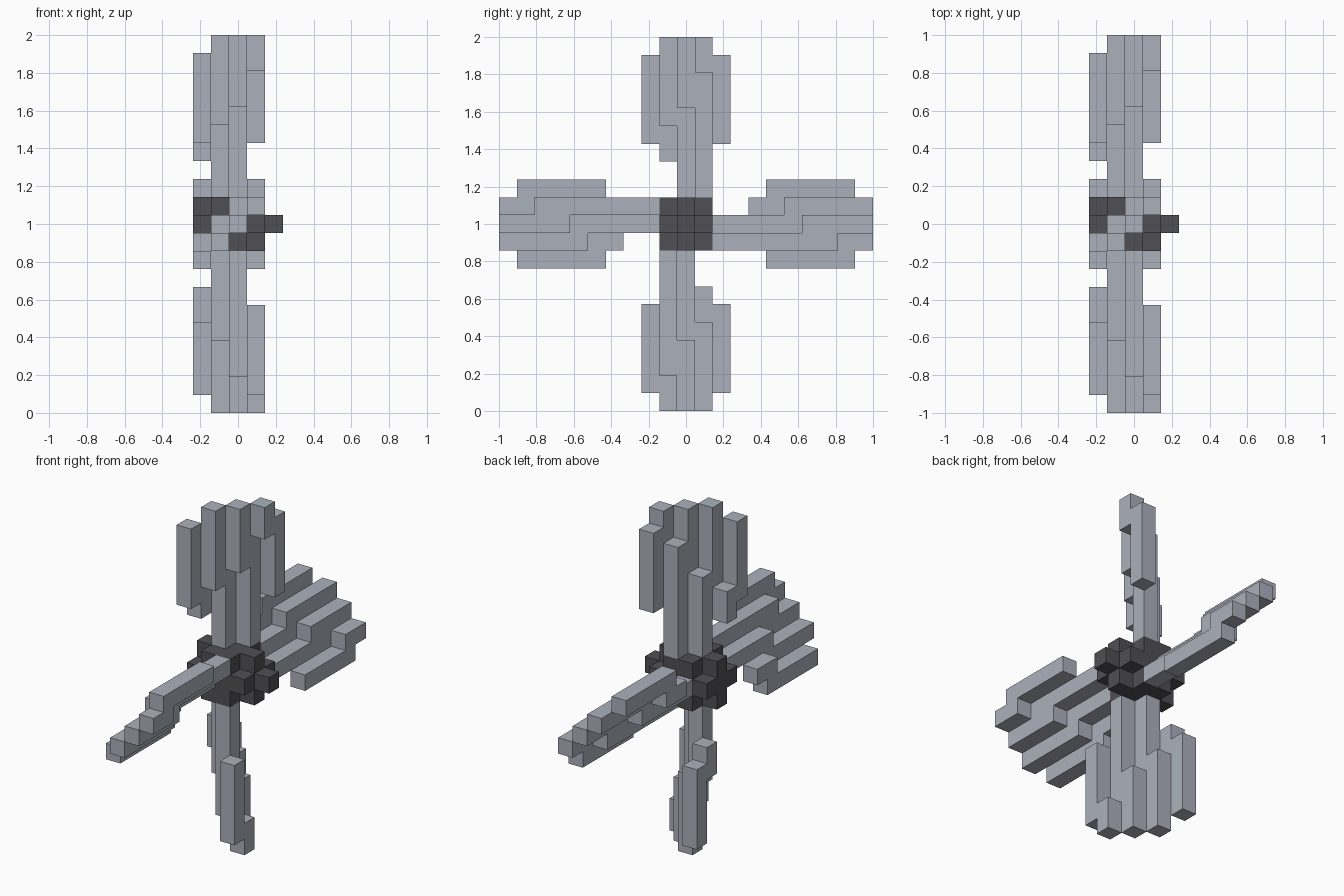
import bpy, bmesh, math
from mathutils import Vector

if "Cube" in bpy.data.objects:
    bpy.data.objects.remove(bpy.data.objects["Cube"])

V = 2 / 21                      # edge of one block
CENTRE = Vector((0, 0, 1))


def material(name, rgb):
    m = bpy.data.materials.new(name)
    m.diffuse_color = (*rgb, 1)
    m.use_nodes = True
    m.node_tree.nodes["Principled BSDF"].inputs["Base Color"].default_value = m.diffuse_color
    return m


light_metal = material("light_metal", (0.41, 0.44, 0.50))
dark_metal = material("dark_metal", (0.08, 0.077, 0.087))


def build(name, cells, solid, mat):
    """Skin a set of blocks, leaving out faces hidden by any neighbour."""
    bm = bmesh.new()
    verts = {}

    def vert(p):
        key = tuple(round(c * 2) for c in p)
        if key not in verts:
            verts[key] = bm.verts.new(p * V + CENTRE)
        return verts[key]

    for c in cells:
        for axis in range(3):
            for s in (-1, 1):
                n = Vector((0, 0, 0))
                n[axis] = s
                if tuple(int(a + b) for a, b in zip(c, n)) in solid:
                    continue
                u = Vector((0, 0, 0))
                u[(axis + 1) % 3] = 0.5
                w = n.cross(u)
                mid = Vector(c) + n * 0.5
                bm.faces.new([vert(mid + q) for q in (-u - w, u - w, u + w, -u + w)])
    bmesh.ops.dissolve_limit(bm, angle_limit=0.01, verts=bm.verts[:], edges=bm.edges[:])
    me = bpy.data.meshes.new(name)
    bm.to_mesh(me)
    bm.free()
    me.materials.append(mat)
    ob = bpy.data.objects.new(name, me)
    bpy.context.collection.objects.link(ob)
    return ob


# Upright blade as runs: x, y, first block, last block (counted from the hub)
RUNS = [(-2, -2, 5, 9), (-2, -1, 4, 5), (-1, -1, 6, 10), (-1, 0, 2, 6),
        (0, 0, 7, 10), (0, 1, 2, 8), (1, 1, 9, 10), (1, 2, 5, 9)]
blade = {(x, y, z) for x, y, a, b in RUNS for z in range(a, b + 1)}

# Four blades, each a quarter turn about the x axis
blades = []
for i in range(4):
    blades.append(blade)
    blade = {(x, z, -y) for x, y, z in blade}

# Hub: round block with a stepped nose, as radius squared per layer
LAYERS = {-2: 1, -1: 2, 0: 2, 1: 1, 2: 0}
hub = {(x, y, z) for x, r in LAYERS.items()
       for y in (-1, 0, 1) for z in (-1, 0, 1) if y * y + z * z <= r}

solid = hub.union(*blades)
build("hub", hub, solid, dark_metal)
for label, cells in zip(("top", "back", "bottom", "front"), blades):
    build(label + "_blade", cells, solid, light_metal)
